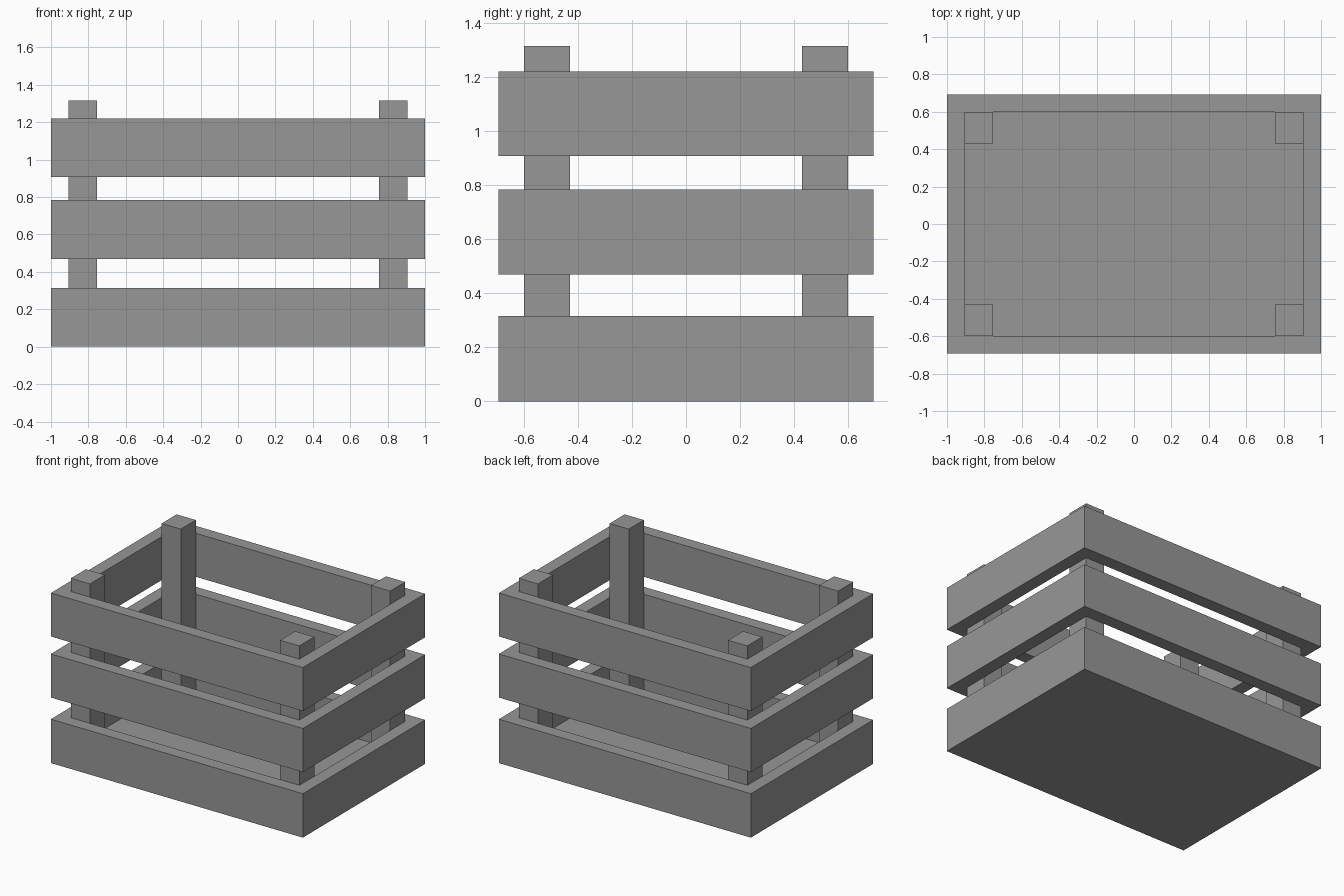
import bpy
import bmesh

cube = bpy.data.objects.get("Cube")
if cube:
    bpy.data.objects.remove(cube, do_unlink=True)

wood = bpy.data.materials.new("grey_wood")
wood.use_nodes = True
grey = (0.31, 0.31, 0.31, 1)
wood.diffuse_color = grey
wood.node_tree.nodes["Principled BSDF"].inputs["Base Color"].default_value = grey

HALF_X, HALF_Y, WALL = 1.0, 0.693, 0.093


def finish(name, bm):
    bmesh.ops.recalc_face_normals(bm, faces=bm.faces)
    mesh = bpy.data.meshes.new(name)
    bm.to_mesh(mesh)
    bm.free()
    mesh.materials.append(wood)
    bpy.context.collection.objects.link(bpy.data.objects.new(name, mesh))


def loop(bm, hx, hy, z):
    return [bm.verts.new((sx * hx, sy * hy, z))
            for sx, sy in ((-1, -1), (1, -1), (1, 1), (-1, 1))]


def bridge(bm, a, b):
    for i in range(4):
        j = (i + 1) % 4
        bm.faces.new((a[i], a[j], b[j], b[i]))


def plank_ring(name, z0, z1, floor=None):
    """Rectangular band of planks; with a floor height it becomes a tray."""
    bm = bmesh.new()
    ix, iy = HALF_X - WALL, HALF_Y - WALL
    outer_low, outer_top = loop(bm, HALF_X, HALF_Y, z0), loop(bm, HALF_X, HALF_Y, z1)
    inner_top = loop(bm, ix, iy, z1)
    inner_low = loop(bm, ix, iy, z0 if floor is None else floor)
    bridge(bm, outer_low, outer_top)
    bridge(bm, outer_top, inner_top)
    bridge(bm, inner_top, inner_low)
    if floor is None:
        bridge(bm, inner_low, outer_low)
    else:
        bm.faces.new(inner_low)
        bm.faces.new(outer_low)
    finish(name, bm)


def box(name, x0, x1, y0, y1, z0, z1):
    bm = bmesh.new()
    bmesh.ops.create_cube(bm, size=1)
    for v in bm.verts:
        v.co = (x1 if v.co.x > 0 else x0,
                y1 if v.co.y > 0 else y0,
                z1 if v.co.z > 0 else z0)
    finish(name, bm)


# Bottom tray and the two open bands of planks
FLOOR = 0.09
plank_ring("bottom_tray", 0, 0.315, FLOOR)
plank_ring("middle_planks", 0.47, 0.783)
plank_ring("top_planks", 0.908, 1.22)

# Corner posts, standing on the floor against the planks
for sx, side in ((1, "left"), (-1, "right")):
    for sy, end in ((-1, "front"), (1, "back")):
        xs = sorted((sx * 0.755, sx * (HALF_X - WALL)))
        ys = sorted((sy * 0.43, sy * (HALF_Y - WALL)))
        box(f"{end}_{side}_post", *xs, *ys, FLOOR, 1.315)
